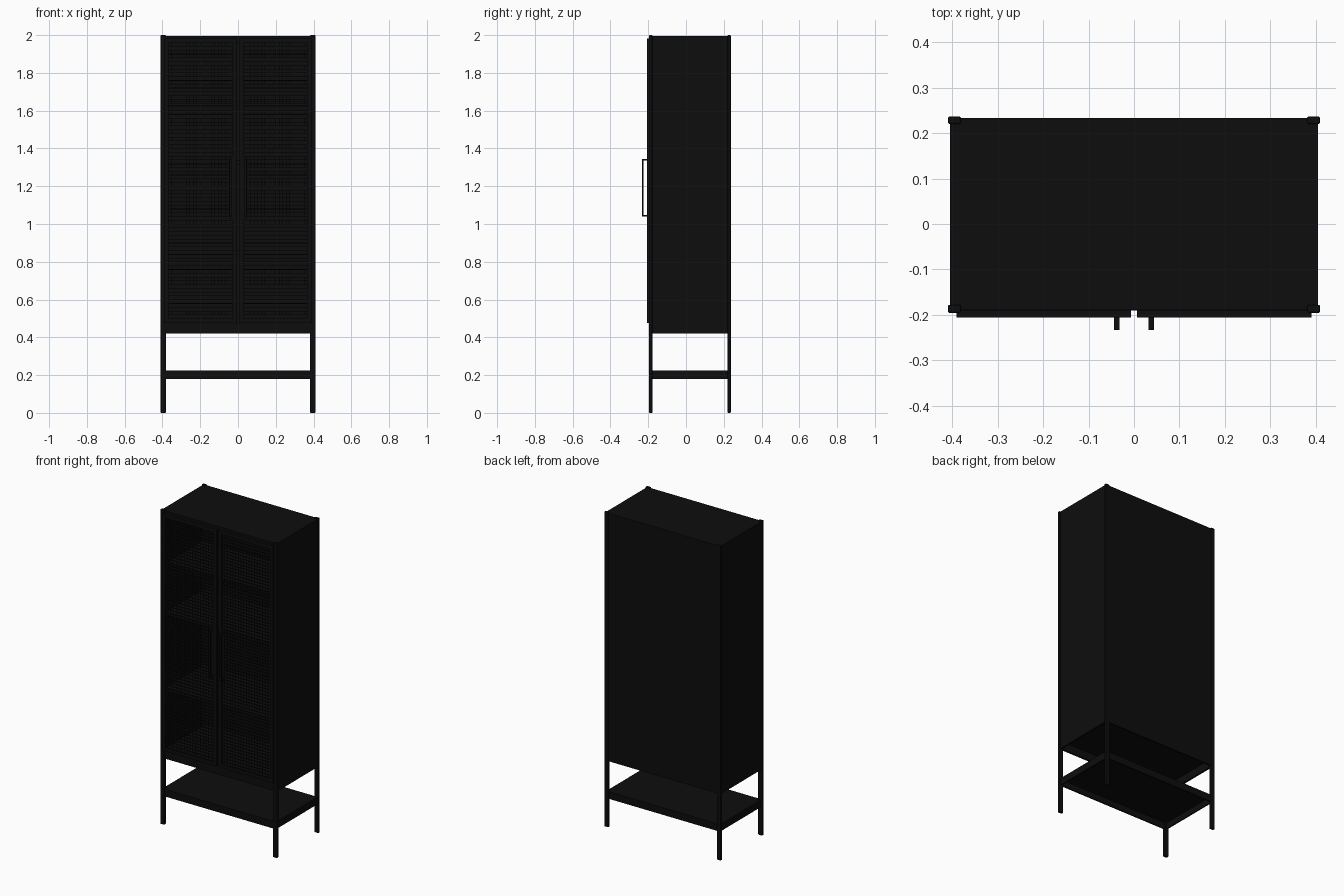
import bpy, bmesh

old = bpy.data.objects.get("Cube")
if old:
    bpy.data.objects.remove(old, do_unlink=True)

black = bpy.data.materials.new("matt black")
black.use_nodes = True
black.diffuse_color = (0.004, 0.004, 0.004, 1)
black.node_tree.nodes["Principled BSDF"].inputs["Base Color"].default_value = black.diffuse_color


def finish(bm, name, bevel=0):
    mesh = bpy.data.meshes.new(name)
    bm.to_mesh(mesh)
    bm.free()
    mesh.materials.append(black)
    ob = bpy.data.objects.new(name, mesh)
    bpy.context.collection.objects.link(ob)
    if bevel:
        mod = ob.modifiers.new("soft edges", 'BEVEL')
        mod.width = bevel
        mod.segments = 2
    return ob


def add_box(bm, x, y, z):
    """Box from three (low, high) ranges."""
    verts = bmesh.ops.create_cube(bm, size=1)["verts"]
    for v in verts:
        v.co = [r[0] if c < 0 else r[1] for c, r in zip(v.co, (x, y, z))]


def box(name, x, y, z, bevel=0):
    bm = bmesh.new()
    add_box(bm, x, y, z)
    return finish(bm, name, bevel)


def tray(name, x, y, z, sheet, wall):
    """Top sheet with a folded rim hanging below it."""
    bm = bmesh.new()
    add_box(bm, x, y, (z[1] - sheet, z[1]))
    low = (z[0], z[1] - sheet)
    for a, b in ((x[0], x[0] + wall), (x[1] - wall, x[1])):
        add_box(bm, (a, b), y, low)
    for a, b in ((y[0], y[0] + wall), (y[1] - wall, y[1])):
        add_box(bm, (x[0] + wall, x[1] - wall), (a, b), low)
    return finish(bm, name)


# Corner legs
for side, sx in (("right", -1), ("left", 1)):
    xs = sorted((sx * 0.381, sx * 0.41))
    for end, y in (("front", (-0.196, -0.178)), ("back", (0.22, 0.237))):
        box(f"{end}_{side}_leg", xs, y, (0, 2), 0.004)

# Cabinet shell
W, Y = (-0.405, 0.405), (-0.189, 0.233)
tray("cabinet_base", W, Y, (0.42, 0.475), 0.006, 0.012)
tray("cabinet_top", W, Y, (1.96, 1.995), 0.008, 0.012)
box("back_panel", W, (0.223, 0.233), (0.47, 1.99))
box("right_side_panel", (-0.405, -0.395), Y, (0.47, 1.99))
box("left_side_panel", (0.395, 0.405), Y, (0.47, 1.99))

# Inner shelves and the open lower shelf
for i, z in enumerate((0.86, 1.34, 1.65)):
    tray(f"inner_shelf_{i + 1}", (-0.394, 0.394), (-0.165, 0.222), (z - 0.025, z), 0.005, 0.008)
tray("lower_shelf", (-0.4, 0.4), (-0.19, 0.23), (0.18, 0.225), 0.006, 0.008)

# Doors: frame, perforated sheet and pull handle
BOTTOM, TOP, INNER, OUTER = 0.477, 1.982, 0.007, 0.391
RAIL = 0.022
COLS, ROWS = 18, 73
for side, sx in (("right", -1), ("left", 1)):
    def span(a, b):
        return sorted((sx * a, sx * b))
    depth = (-0.206, -0.19)
    bm = bmesh.new()
    add_box(bm, span(INNER, INNER + RAIL), depth, (BOTTOM, TOP))
    add_box(bm, span(OUTER - RAIL, OUTER), depth, (BOTTOM, TOP))
    for z in (BOTTOM, TOP - RAIL):
        add_box(bm, span(INNER + RAIL, OUTER - RAIL), depth, (z, z + RAIL))
    finish(bm, f"{side}_door_frame")

    bm = bmesh.new()
    bmesh.ops.create_grid(bm, x_segments=COLS, y_segments=ROWS, size=0.5)
    x0, x1 = span(INNER + RAIL, OUTER - RAIL)
    z0, z1 = BOTTOM + RAIL, TOP - RAIL
    for v in bm.verts:
        u, w = v.co.x + 0.5, v.co.y + 0.5
        v.co = (x0 + u * (x1 - x0), -0.2, z0 + w * (z1 - z0))
    holes = list(bm.faces)
    bmesh.ops.inset_individual(bm, faces=holes, thickness=0.0045)
    bmesh.ops.delete(bm, geom=holes, context='FACES')
    mesh_ob = finish(bm, f"{side}_door_mesh")
    solid = mesh_ob.modifiers.new("sheet thickness", 'SOLIDIFY')
    solid.thickness = 0.003
    solid.offset = 0

    bm = bmesh.new()
    hx = span(0.032, 0.044)
    add_box(bm, hx, (-0.233, -0.225), (1.04, 1.345))
    for z in (1.04, 1.337):
        add_box(bm, hx, (-0.225, -0.2), (z, z + 0.008))
    # Mounting strip behind the handle
    add_box(bm, span(0.028, 0.048), (-0.203, -0.197), (1.03, 1.355))
    finish(bm, f"{side}_door_handle")
